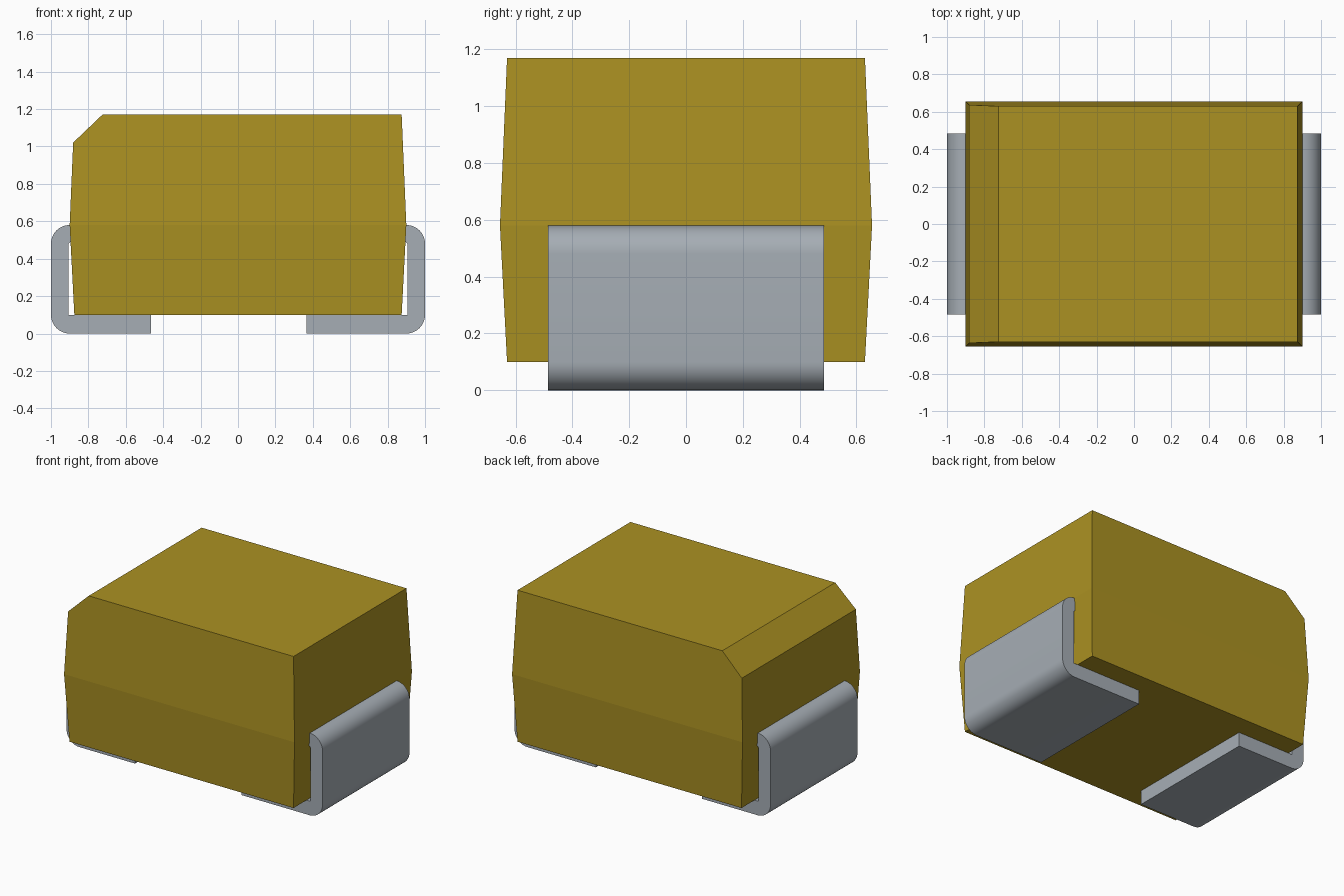
import bpy, bmesh, math
from mathutils import Vector

if "Cube" in bpy.data.objects:
    bpy.data.objects.remove(bpy.data.objects["Cube"])


def material(name, rgb):
    m = bpy.data.materials.new(name)
    m.diffuse_color = (*rgb, 1)
    m.use_nodes = True
    m.node_tree.nodes["Principled BSDF"].inputs["Base Color"].default_value = m.diffuse_color
    return m


def make_object(name, bm, mat):
    bmesh.ops.recalc_face_normals(bm, faces=bm.faces)
    mesh = bpy.data.meshes.new(name)
    bm.to_mesh(mesh)
    bm.free()
    mesh.materials.append(mat)
    ob = bpy.data.objects.new(name, mesh)
    bpy.context.collection.objects.link(ob)
    return ob


ochre = material("ochre_resin", (0.41, 0.285, 0.016))
metal = material("tinned_metal", (0.38, 0.42, 0.46))

# Moulded body: three stacked rectangles, widest at the parting line
bm = bmesh.new()
rings = []
for hx, hy, z in ((0.875, 0.63, 0.1), (0.9, 0.655, 0.58), (0.875, 0.63, 1.17)):
    rings.append([bm.verts.new((sx * hx, sy * hy, z))
                  for sx, sy in ((-1, -1), (1, -1), (1, 1), (-1, 1))])
bm.faces.new(rings[0][::-1])
bm.faces.new(rings[-1])
for low, high in zip(rings, rings[1:]):
    for i in range(4):
        j = (i + 1) % 4
        bm.faces.new((low[i], low[j], high[j], high[i]))
# Sloped polarity edge along the top left
cut = bmesh.ops.bisect_plane(
    bm, geom=bm.verts[:] + bm.edges[:] + bm.faces[:],
    plane_co=Vector((-0.725, 0, 1.17)), plane_no=Vector((-0.15, 0, 0.157)),
    clear_outer=True)
edges = [e for e in cut["geom_cut"] if isinstance(e, bmesh.types.BMEdge)]
bmesh.ops.holes_fill(bm, edges=edges, sides=0)
make_object("moulded_body", bm, ochre)


def terminal(name, side, inner_end):
    """Folded metal strip: foot below the body and upright beside it."""
    r, outer, top, inner = 0.1, 1.0, 0.58, 0.905
    pts = [(inner_end, 0)]
    for cz, start in ((r, -90), (top - r, 0)):
        for k in range(13):
            a = math.radians(start + 90 * k / 12)
            pts.append((outer - r + r * math.cos(a), cz + r * math.sin(a)))
    pts += [(0.895, 0.49), (inner, 0.48), (inner, 0.1), (inner_end, 0.1)]
    bm = bmesh.new()
    face = bm.faces.new([bm.verts.new((side * x, -0.485, z)) for x, z in pts])
    ext = bmesh.ops.extrude_face_region(bm, geom=[face], use_keep_orig=True)
    moved = [v for v in ext["geom"] if isinstance(v, bmesh.types.BMVert)]
    bmesh.ops.translate(bm, verts=moved, vec=(0, 0.97, 0))
    ob = make_object(name, bm, metal)
    bpy.ops.object.select_all(action="DESELECT")
    ob.select_set(True)
    bpy.context.view_layer.objects.active = ob
    bpy.ops.object.shade_smooth_by_angle(angle=math.radians(30))


terminal("right_terminal", 1, 0.365)
terminal("left_terminal", -1, 0.465)
